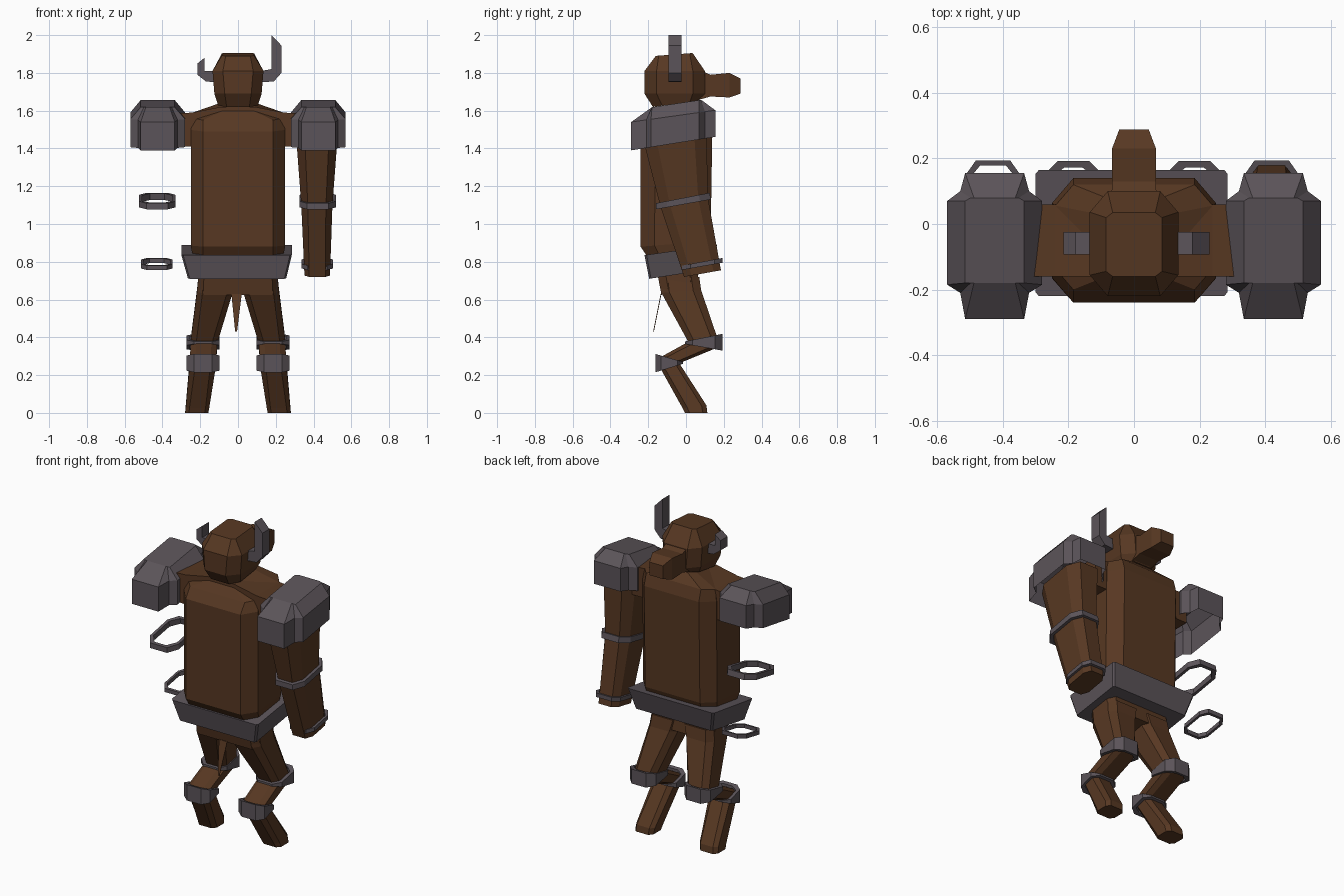
import bpy

def material(name, rgb):
    m = bpy.data.materials.new(name)
    m.diffuse_color = (*rgb, 1)
    return m

HIDE = material("brown hide", (0.095, 0.039, 0.016))
IRON = material("grey iron", (0.105, 0.088, 0.100))

def mesh(name, verts, faces, mat):
    me = bpy.data.meshes.new(name)
    me.from_pydata(verts, [], faces)
    me.materials.append(mat)
    ob = bpy.data.objects.new(name, me)
    bpy.context.collection.objects.link(ob)
    return ob

def sec(x0, x1, a, b, cx=0.04, cy=0.2):
    """Chamfered section: x range, front and back (y, z) ends, chamfer width and depth fraction."""
    def p(x, t):
        return (x, a[0] + (b[0] - a[0]) * t, a[1] + (b[1] - a[1]) * t)
    return [p(x0 + cx, 0), p(x1 - cx, 0), p(x1, cy), p(x1, 1 - cy),
            p(x1 - cx, 1), p(x0 + cx, 1), p(x0, 1 - cy), p(x0, cy)]

def loft(name, rings, mat, bottom=True, top=True, closed=False):
    """Skin a bottom-to-top list of sections."""
    n, k = len(rings[0]), len(rings)
    verts = [v for r in rings for v in r]
    faces = []
    for i in range(k if closed else k - 1):
        j = (i + 1) % k
        for s in range(n):
            t = (s + 1) % n
            faces.append((i * n + s, i * n + t, j * n + t, j * n + s))
    if not closed:
        if bottom:
            faces.append(tuple(reversed(range(n))))
        if top:
            faces.append(tuple(range((k - 1) * n, k * n)))
    return mesh(name, verts, faces, mat)

def band(name, x0, x1, low, high, wall=0.018, cx=0.04):
    """Hollow strap between a low and a high (front, back) pair of (y, z) points."""
    def inner(pair):
        (ay, az), (by, bz) = pair
        f = wall / (by - ay)
        return ((ay + wall, az + (bz - az) * f), (by - wall, bz - (bz - az) * f))
    li, hi = inner(low), inner(high)
    loft(name, [sec(x0, x1, *low, cx), sec(x0, x1, *high, cx),
                sec(x0 + wall, x1 - wall, *hi, cx),
                sec(x0 + wall, x1 - wall, *li, cx)], IRON, closed=True)

def prism(name, outline, y0, y1, mat):
    """Extrude an xz outline along y."""
    n = len(outline)
    verts = [(x, y, z) for y in (y0, y1) for x, z in outline]
    faces = [tuple(range(n)), tuple(reversed(range(n, 2 * n)))]
    faces += [(i, n + i, n + (i + 1) % n, (i + 1) % n) for i in range(n)]
    return mesh(name, verts, faces, mat)

# Torso, tapering to the neck
loft("torso", [
    sec(-0.24, 0.24, (-0.20, 0.82), (0.11, 0.86), 0.055),
    sec(-0.25, 0.25, (-0.24, 0.88), (0.13, 0.91), 0.065),
    sec(-0.25, 0.25, (-0.24, 1.49), (0.14, 1.53), 0.065),
    sec(-0.24, 0.24, (-0.20, 1.55), (0.12, 1.60), 0.055),
    sec(-0.09, 0.09, (-0.15, 1.61), (0.07, 1.65), 0.03)], HIDE)

# Shoulder stubs running across into the pauldrons
prism("shoulders", [(-0.33, 1.41), (0.33, 1.41), (0.33, 1.585), (0.24, 1.59),
                    (0.09, 1.62), (-0.09, 1.62), (-0.24, 1.59), (-0.33, 1.585)],
      -0.16, 0.06, HIDE)

# Head and snout
loft("head", [
    sec(-0.105, 0.105, (-0.175, 1.62), (0.07, 1.655), 0.045),
    sec(-0.125, 0.125, (-0.22, 1.69), (0.10, 1.69), 0.055),
    sec(-0.135, 0.135, (-0.22, 1.81), (0.10, 1.81), 0.055),
    sec(-0.085, 0.085, (-0.16, 1.89), (0.035, 1.905), 0.02, 0.08)], HIDE)

def slab(y, w, z0, z1):
    return [(-w, y, z0), (-w, y, z1), (w, y, z1), (w, y, z0)]

loft("snout", [slab(0.04, 0.07, 1.65, 1.83), slab(0.13, 0.067, 1.675, 1.79),
               slab(0.23, 0.067, 1.67, 1.80), slab(0.288, 0.045, 1.69, 1.77)], HIDE)

# Horns: one whole, one broken short
prism("whole_horn", [(0.12, 1.75), (0.19, 1.755), (0.23, 1.80), (0.23, 1.945),
                     (0.177, 2.0), (0.177, 1.82), (0.12, 1.81)], -0.093, -0.025, IRON)
prism("broken_horn", [(-0.12, 1.75), (-0.17, 1.755), (-0.215, 1.79), (-0.215, 1.85),
                      (-0.177, 1.88), (-0.177, 1.81), (-0.12, 1.81)], -0.093, -0.025, IRON)

# Belt, tilted up at the back
loft("belt", [sec(-0.265, 0.255, (-0.195, 0.71), (0.13, 0.76), 0.01, 0.03),
              sec(-0.30, 0.285, (-0.22, 0.835), (0.165, 0.89), 0.01, 0.03)], IRON)

# Pelvis and hanging cloth
loft("pelvis", [sec(-0.215, 0.215, (-0.13, 0.625), (0.07, 0.66), 0.03),
                sec(-0.21, 0.21, (-0.15, 0.73), (0.06, 0.76), 0.03)], HIDE)
prism("cloth_tip", [(-0.035, 0.63), (-0.015, 0.43), (-0.005, 0.43), (0.02, 0.63)],
      -0.004, 0.0, HIDE)
for v in bpy.data.objects["cloth_tip"].data.vertices:
    v.co.y += -0.17 + (v.co.z - 0.43) * 0.2

# Legs
for side, s in (("left", -1), ("right", 1)):
    def leg(o, i, a, b, cx=0.03):
        x0, x1 = sorted((s * o, s * i))
        return sec(x0, x1, a, b, cx)
    loft(side + "_leg", [
        leg(0.28, 0.157, (-0.005, 0.0), (0.113, 0.0), 0.02),
        leg(0.277, 0.152, (-0.018, 0.025), (0.108, 0.04), 0.02),
        leg(0.258, 0.118, (-0.135, 0.235), (-0.035, 0.262)),
        leg(0.255, 0.115, (-0.135, 0.295), (-0.03, 0.265)),
        leg(0.25, 0.11, (0.01, 0.375), (0.165, 0.345)),
        leg(0.25, 0.105, (0.01, 0.38), (0.165, 0.40)),
        leg(0.218, 0.028, (-0.13, 0.635), (0.08, 0.65)),
        leg(0.21, 0.01, (-0.14, 0.72), (0.07, 0.72))], HIDE)
    x0, x1 = sorted((s * 0.273, s * 0.097))
    band(side + "_knee_band", x0, x1, ((-0.005, 0.365), (0.192, 0.33)),
         ((-0.005, 0.378), (0.192, 0.418)), 0.02)
    band(side + "_ankle_band", x0, x1, ((-0.162, 0.215), (-0.015, 0.26)),
         ((-0.162, 0.312), (-0.015, 0.27)), 0.02)

# The single arm
loft("arm", [sec(0.352, 0.487, (-0.01, 0.72), (0.185, 0.755), 0.025),
             sec(0.335, 0.50, (-0.135, 1.09), (0.115, 1.145), 0.035),
             sec(0.31, 0.525, (-0.22, 1.42), (0.11, 1.48), 0.045)], HIDE)

# Pauldrons and arm bands on both sides
PLAN = [(-0.09, -0.29), (0.09, -0.29), (0.105, -0.21), (0.145, -0.185),
        (0.145, 0.07), (0.105, 0.10), (0.09, 0.155), (-0.09, 0.155),
        (-0.105, 0.10), (-0.145, 0.07), (-0.145, -0.185), (-0.105, -0.21)]
for side, s in (("left", -1), ("right", 1)):
    cx = s * 0.425
    low = [(cx + x, y, 1.43 + 0.16 * (y + 0.04)) for x, y in PLAN]
    ledge = [(cx + x, y, 1.575 + 0.14 * (y + 0.04)) for x, y in PLAN]
    crown = [(cx + max(-0.09, min(0.09, x * 0.7)), max(-0.18, min(0.08, y)),
              1.638 + 0.15 * (max(-0.18, min(0.08, y)) + 0.05)) for x, y in PLAN]
    loft(side + "_pauldron", [low, ledge, crown], IRON, bottom=False)
    band(side + "_elbow_band", cx - 0.1, cx + 0.095, ((-0.158, 1.078), (0.132, 1.13)),
         ((-0.158, 1.11), (0.125, 1.165)))
    band(side + "_wrist_band", cx - 0.088, cx + 0.078, ((-0.02, 0.757), (0.193, 0.795)),
         ((-0.02, 0.78), (0.193, 0.82)), 0.014, 0.03)
